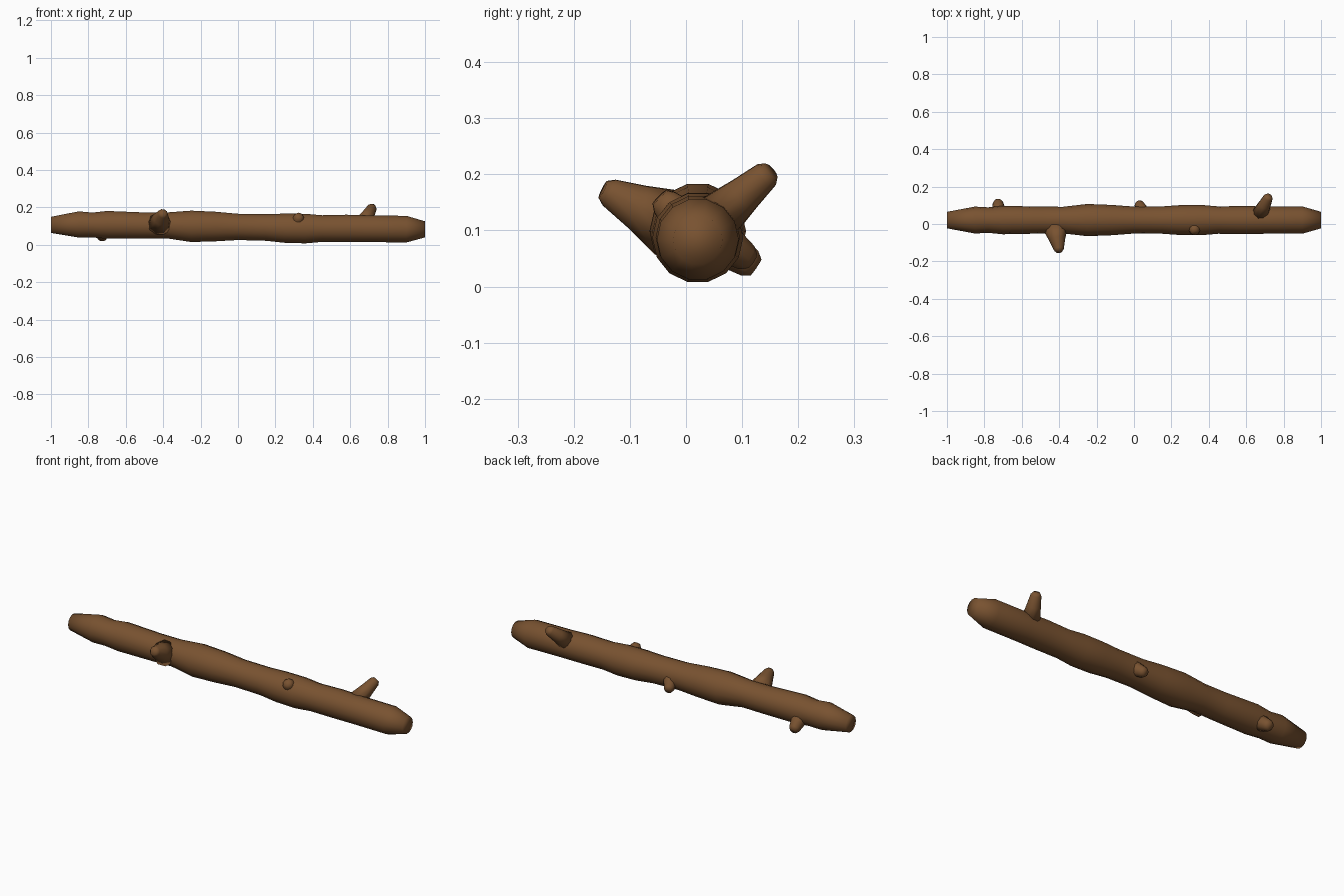
import bpy, bmesh, math
from mathutils import Vector

if "Cube" in bpy.data.objects:
    bpy.data.objects.remove(bpy.data.objects["Cube"])

bark = bpy.data.materials.new("bark")
bark.diffuse_color = (0.19, 0.085, 0.03, 1)
bark.use_nodes = True
bark.node_tree.nodes["Principled BSDF"].inputs["Base Color"].default_value = bark.diffuse_color


def loft(name, rings, sides):
    """Skin a capped tube over (centre, radius, u, v) rings, smooth shaded."""
    bm = bmesh.new()
    loops = []
    for c, r, u, v in rings:
        loops.append([bm.verts.new(c + r * (u * math.cos(a) + v * math.sin(a)))
                      for a in (2 * math.pi * i / sides for i in range(sides))])
    for a, b in zip(loops, loops[1:]):
        for i in range(sides):
            j = (i + 1) % sides
            bm.faces.new((a[i], a[j], b[j], b[i]))
    bm.faces.new(loops[0][::-1])
    bm.faces.new(loops[-1])
    bmesh.ops.recalc_face_normals(bm, faces=bm.faces)
    for f in bm.faces:
        f.smooth = True
    me = bpy.data.meshes.new(name)
    bm.to_mesh(me)
    bm.free()
    me.materials.append(bark)
    ob = bpy.data.objects.new(name, me)
    bpy.context.collection.objects.link(ob)
    return ob


# Log trunk: x, centre height, radius (slightly knobbly)
trunk = [(-1, .107, .044), (-.85, .109, .072), (-.78, .106, .068), (-.70, .107, .076),
         (-.50, .103, .072), (-.38, .104, .071), (-.25, .099, .086), (-.12, .098, .081),
         (0, .096, .072), (.15, .093, .073), (.25, .089, .080), (.36, .087, .081),
         (.45, .087, .073), (.58, .088, .075), (.70, .086, .073), (.90, .084, .073),
         (1, .083, .044)]
Y, Z = Vector((0, 1, 0)), Vector((0, 0, 1))
loft("log_trunk", [(Vector((x, .021, z)), r, Y, Z) for x, z, r in trunk], 14)


# Broken branch stubs: base, tip, base radius, tip radius
def stub(name, base, tip, r0, r1):
    base, tip = Vector(base), Vector(tip)
    d = (tip - base).normalized()
    u = Vector((1, 0, 0))
    u = (u - d * u.dot(d)).normalized()
    v = d.cross(u)
    loft(name, [(base, r0, u, v), (base.lerp(tip, .55), r0 * .4 + r1 * .6, u, v),
                (tip, r1, u, v), (tip + d * r1 * .5, r1 * .65, u, v)], 10)


stub("branch_stub_right_back", (.675, .055, .122), (.717, .142, .198), .046, .026)
stub("branch_stub_left_front", (-.42, -.025, .112), (-.402, -.136, .167), .066, .027)
stub("branch_stub_left_back", (-.722, .06, .078), (-.727, .113, .042), .042, .028)
stub("branch_stub_middle_back", (.05, .055, .088), (.028, .106, .053), .042, .026)
stub("branch_stub_right_front", (.32, -.01, .122), (.325, -.038, .15), .04, .027)
